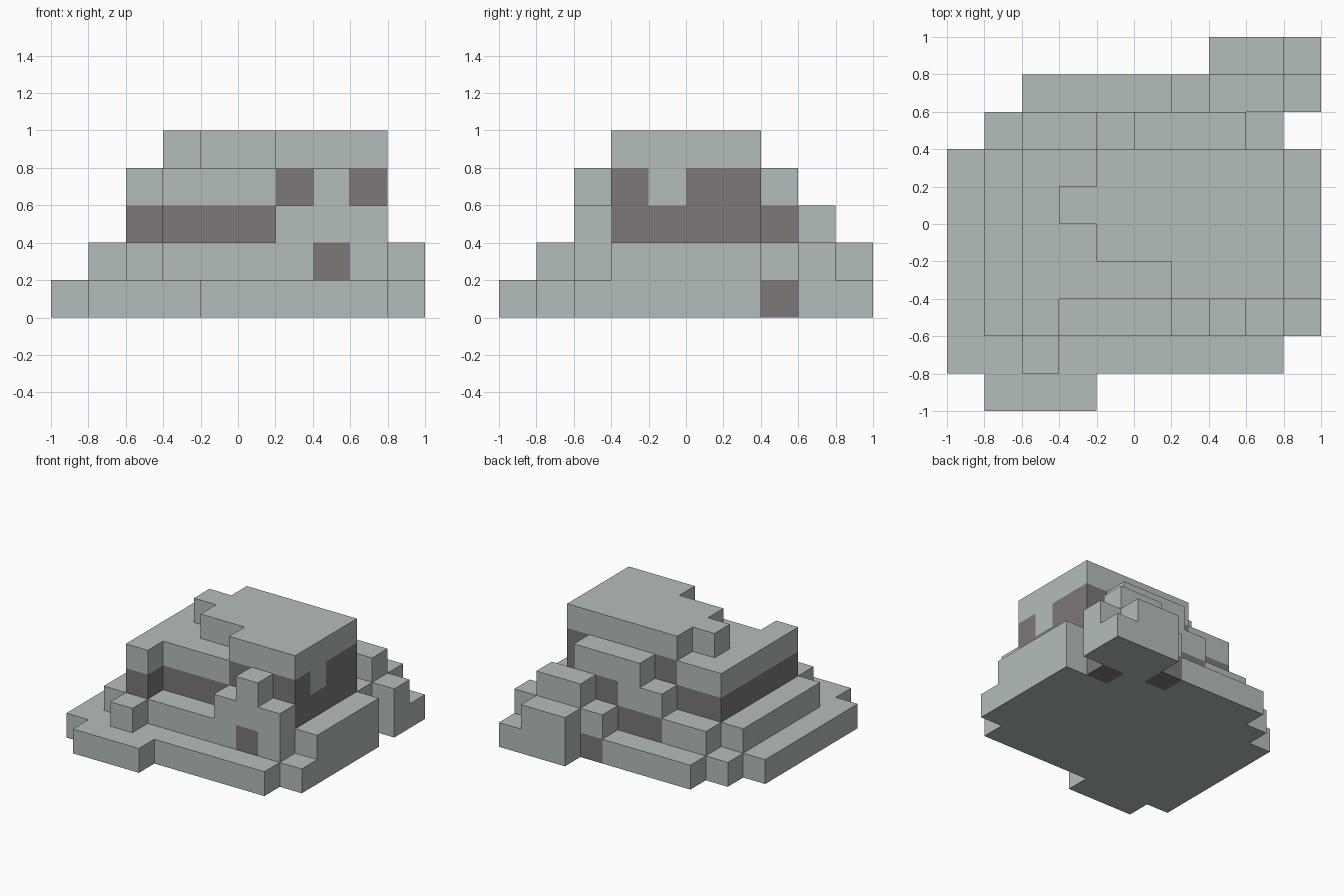
import bpy
import bmesh

cube = bpy.data.objects.get("Cube")
if cube:
    bpy.data.objects.remove(cube, do_unlink=True)

U = 0.2  # size of one block


def make_material(name, rgb):
    mat = bpy.data.materials.new(name)
    mat.use_nodes = True
    mat.diffuse_color = (*rgb, 1)
    mat.node_tree.nodes["Principled BSDF"].inputs["Base Color"].default_value = (*rgb, 1)
    return mat


stone = make_material("pale stone", (0.456, 0.515, 0.497))
dark = make_material("dark opening", (0.205, 0.188, 0.188))

# Each storey is one block high: boxes as (x0, x1, y0, y1) in block units
storeys = [
    ("base_plinth", [(1, 4, 0, 1), (0, 9, 1, 2), (0, 10, 2, 7),
                     (1, 9, 7, 8), (2, 10, 8, 9), (7, 10, 9, 10)]),
    ("lower_terrace", [(2, 3, 1, 2), (1, 9, 2, 3), (1, 10, 3, 7),
                       (2, 9, 7, 8), (6, 10, 8, 9), (7, 9, 9, 10)]),
    ("middle_walls", [(2, 3, 2, 3), (6, 9, 2, 3), (2, 9, 3, 7),
                      (4, 8, 7, 8), (7, 9, 8, 9)]),
    ("upper_walls", [(2, 3, 2, 3), (7, 8, 2, 3), (2, 9, 3, 7), (5, 8, 7, 8)]),
    ("roof_slab", [(6, 9, 3, 4), (4, 9, 4, 7), (3, 4, 5, 6)]),
]

# Dark openings and bands on each storey, same units
openings = [
    [(8, 9, 7, 8), (6, 7, 8, 9)],
    [(7, 8, 2, 3), (4, 6, 7, 8)],
    [(2, 9, 3, 7), (2, 3, 2, 3), (6, 8, 7, 8)],
    [(6, 7, 3, 4), (8, 9, 3, 4), (8, 9, 5, 7), (4, 5, 6, 7)],
    [],
]


def cells(boxes, k):
    return {(i, j, k) for x0, x1, y0, y1 in boxes
            for i in range(x0, x1) for j in range(y0, y1)}


solid = set()
painted = set()
for k, (name, boxes) in enumerate(storeys):
    solid |= cells(boxes, k)
    painted |= cells(openings[k], k)


def block_face(bm, cell, axis, side):
    """Add the outward square of a block on one side."""
    a, b = (axis + 1) % 3, (axis + 2) % 3
    corners = [(0, 0), (1, 0), (1, 1), (0, 1)]
    if side < 0:
        corners.reverse()
    verts = []
    for da, db in corners:
        p = list(cell)
        p[axis] += side > 0
        p[a] += da
        p[b] += db
        verts.append(bm.verts.new((p[0] * U - 1, p[1] * U - 1, p[2] * U)))
    return bm.faces.new(verts)


# Build every storey, keeping only the exposed block sides
for k, (name, boxes) in enumerate(storeys):
    bm = bmesh.new()
    for cell in sorted(cells(boxes, k)):
        for axis in range(3):
            for side in (-1, 1):
                neighbour = list(cell)
                neighbour[axis] += side
                if tuple(neighbour) not in solid:
                    face = block_face(bm, cell, axis, side)
                    face.material_index = int(cell in painted)
    bmesh.ops.remove_doubles(bm, verts=bm.verts, dist=0.001)
    mesh = bpy.data.meshes.new(name)
    mesh.materials.append(stone)
    mesh.materials.append(dark)
    bm.to_mesh(mesh)
    bm.free()
    bpy.context.collection.objects.link(bpy.data.objects.new(name, mesh))
